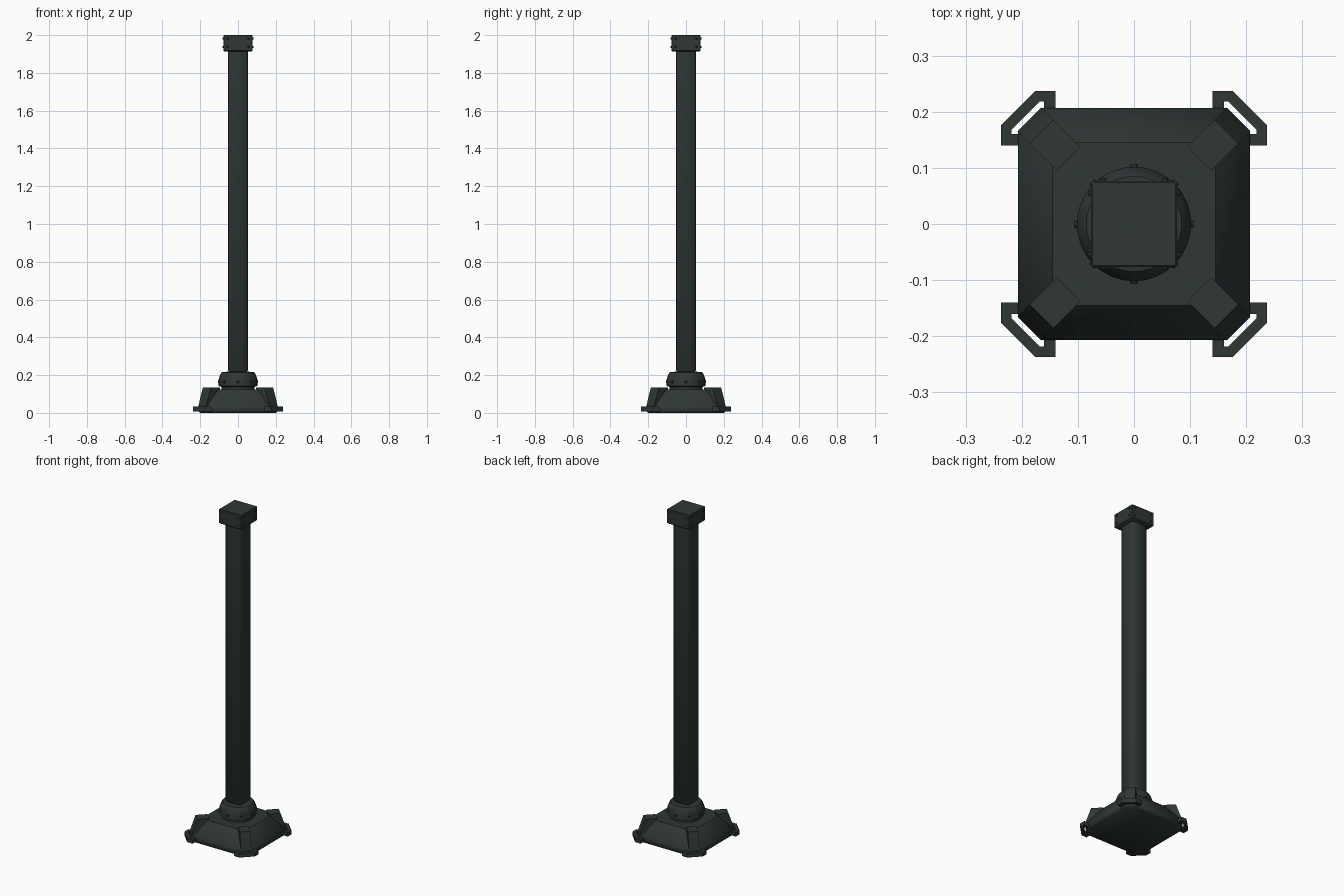
import bpy, bmesh
from math import pi, cos, sin, radians
from mathutils import Matrix, Vector

cube = bpy.data.objects.get("Cube")
if cube:
    bpy.data.objects.remove(cube)

metal = bpy.data.materials.new("dark_green_grey_metal")
metal.use_nodes = True
colour = (0.028, 0.038, 0.036, 1)
metal.diffuse_color = colour
metal.node_tree.nodes["Principled BSDF"].inputs["Base Color"].default_value = colour


def finish(name, bm, bevel=0.0, segments=1, smooth=35):
    bmesh.ops.recalc_face_normals(bm, faces=bm.faces)
    mesh = bpy.data.meshes.new(name)
    bm.to_mesh(mesh)
    bm.free()
    mesh.materials.append(metal)
    obj = bpy.data.objects.new(name, mesh)
    bpy.context.collection.objects.link(obj)
    if bevel:
        mod = obj.modifiers.new("edge_bevel", "BEVEL")
        mod.width, mod.segments = bevel, segments
    bpy.ops.object.select_all(action="DESELECT")
    obj.select_set(True)
    bpy.context.view_layer.objects.active = obj
    bpy.ops.object.shade_smooth_by_angle(angle=radians(smooth))
    return obj


def loft(bm, sections):
    """Join equal rings of points, capping both ends."""
    rings = [[bm.verts.new(p) for p in ring] for ring in sections]
    n = len(rings[0])
    for a, b in zip(rings, rings[1:]):
        for i in range(n):
            j = (i + 1) % n
            bm.faces.new((a[i], a[j], b[j], b[i]))
    bm.faces.new(rings[0][::-1])
    bm.faces.new(rings[-1])


def cut_square(half, cut, z):
    """Square outline with cut corners."""
    inner = half - cut
    first = [Vector((half, -inner, z)), Vector((half, inner, z))]
    return [Matrix.Rotation(k * pi / 2, 3, "Z") @ p for k in range(4) for p in first]


def circle(radius, z, n=32):
    return [(radius * cos(2 * pi * i / n), radius * sin(2 * pi * i / n), z) for i in range(n)]


def rivet(bm, position, angle, radius):
    """Low domed head facing outwards."""
    turn = (Matrix.Translation(position) @ Matrix.Rotation(angle, 4, "Z")
            @ Matrix.Rotation(pi / 2, 4, "Y"))
    bmesh.ops.create_cone(bm, cap_ends=True, segments=8, radius1=radius,
                          radius2=radius * 0.6, depth=0.01, matrix=turn)


# Ground plate with sloping pedestal
bm = bmesh.new()
loft(bm, [cut_square(0.2, 0.04, 0), cut_square(0.207, 0.041, 0.008),
          cut_square(0.207, 0.041, 0.037), cut_square(0.145, 0.02, 0.125)])
finish("base_plate", bm, smooth=50)

# Four diagonal ribs
rib_profile = [(0.165, 0.03), (0.264, 0.03), (0.264, 0.045), (0.233, 0.135), (0.165, 0.135)]
for k in range(4):
    turn = Matrix.Rotation(pi / 4 + k * pi / 2, 3, "Z")
    bm = bmesh.new()
    loft(bm, [[turn @ Vector((r, w, z)) for r, z in rib_profile] for w in (-0.03, 0.03)])
    finish(f"corner_rib_{k + 1}", bm)

# Four flat carrying handles
half_outer = [(0.14, 0.2), (0.14, 0.237), (0.176, 0.237)]
half_inner = [(0.16, 0.2), (0.16, 0.218), (0.168, 0.218)]
outer = half_outer + [(y, x) for x, y in reversed(half_outer)]
inner = half_inner + [(y, x) for x, y in reversed(half_inner)]
for k in range(4):
    turn = Matrix.Rotation(k * pi / 2, 3, "Z")
    bm = bmesh.new()
    loft(bm, [[turn @ Vector((*p, z)) for p, z in
               ((o, 0.008), (i, 0.008), (i, 0.033), (o, 0.033))]
              for o, i in zip(outer, inner)])
    finish(f"corner_handle_{k + 1}", bm)

# Round collar at the foot of the post
bm = bmesh.new()
loft(bm, [circle(r, z) for r, z in ((0.088, 0.12), (0.088, 0.138), (0.102, 0.142),
                                    (0.102, 0.18), (0.093, 0.205), (0.085, 0.215),
                                    (0.06, 0.218))])
finish("collar", bm)

bm = bmesh.new()
for k in range(8):
    a = k * pi / 4
    rivet(bm, (0.102 * cos(a), 0.102 * sin(a), 0.165), a, 0.009)
finish("collar_rivets", bm)

# Square post with softened corners
bm = bmesh.new()
loft(bm, [cut_square(h, c, z) for h, c, z in ((0.046, 0.01, 0.2), (0.046, 0.01, 0.218),
                                             (0.054, 0.012, 0.228), (0.054, 0.012, 1.93))])
finish("post", bm, smooth=50)

# Square cap
bm = bmesh.new()
loft(bm, [cut_square(h, 0.003, z) for h, z in ((0.07, 1.912), (0.077, 1.918),
                                               (0.077, 1.997), (0.074, 2.0))])
finish("cap", bm)

bm = bmesh.new()
for k in range(4):
    turn = Matrix.Rotation(k * pi / 2, 3, "Z")
    for side in (-0.055, 0.055):
        for z in (1.937, 1.982):
            rivet(bm, turn @ Vector((0.077, side, z)), k * pi / 2, 0.007)
finish("cap_rivets", bm)
